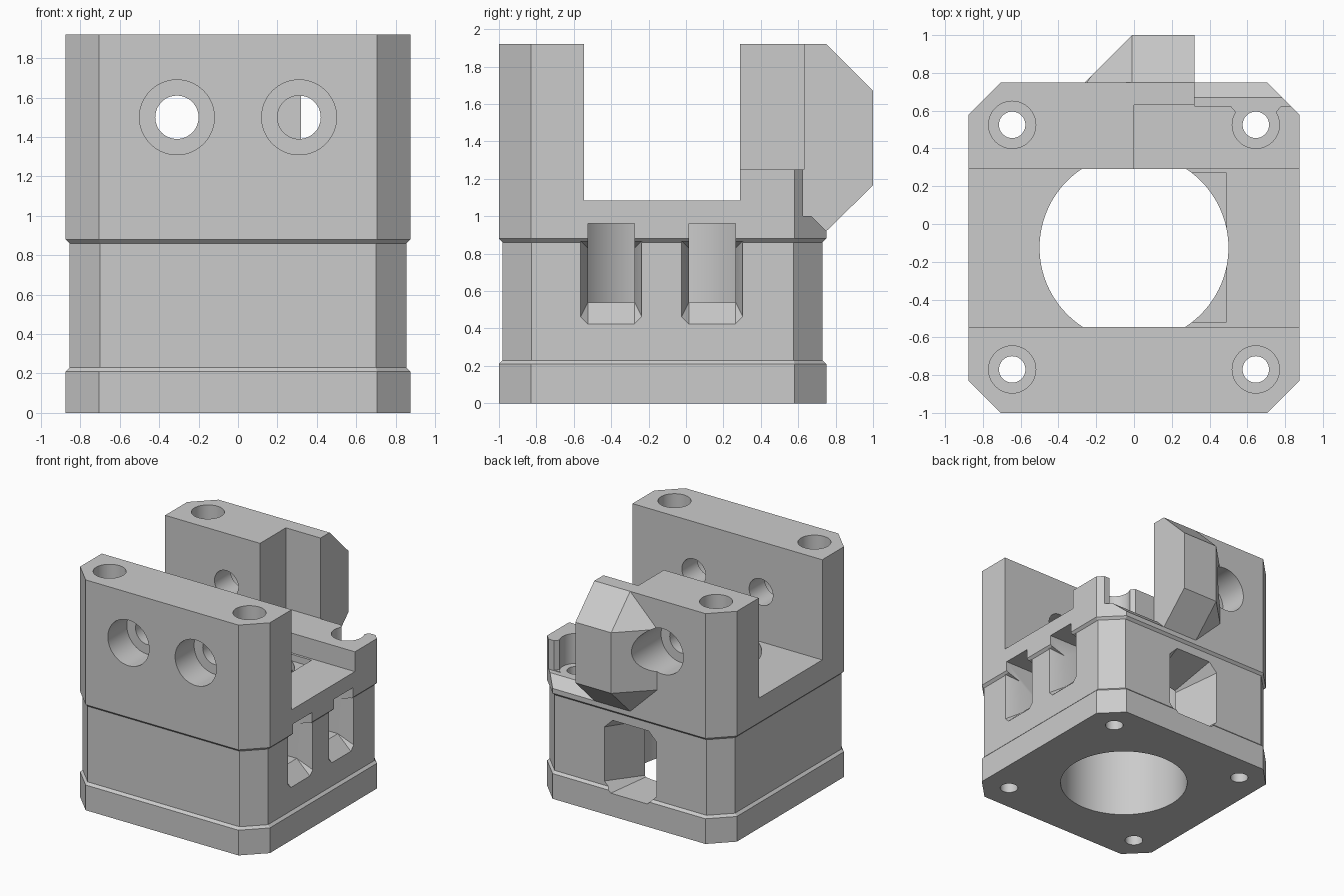
import bpy, bmesh, math
from mathutils import Matrix, Vector

if "Cube" in bpy.data.objects:
    bpy.data.objects.remove(bpy.data.objects["Cube"])

grey = bpy.data.materials.new("plain grey")
grey.use_nodes = True
colour = (0.6, 0.6, 0.6, 1)
grey.diffuse_color = colour
grey.node_tree.nodes["Principled BSDF"].inputs["Base Color"].default_value = colour


def finish(bm, name):
    bmesh.ops.recalc_face_normals(bm, faces=bm.faces)
    mesh = bpy.data.meshes.new(name)
    bm.to_mesh(mesh)
    bm.free()
    mesh.materials.append(grey)
    obj = bpy.data.objects.new(name, mesh)
    bpy.context.collection.objects.link(obj)
    return obj


def hull(name, points):
    bm = bmesh.new()
    for p in points:
        bm.verts.new(p)
    bmesh.ops.convex_hull(bm, input=bm.verts)
    bmesh.ops.dissolve_limit(bm, angle_limit=0.01, verts=bm.verts, edges=bm.edges)
    return finish(bm, name)


def box(name, xs, ys, zs):
    return hull(name, [(x, y, z) for x in xs for y in ys for z in zs])


def cylinder(name, radius, start, end, sides=64):
    start, end = Vector(start), Vector(end)
    axis = end - start
    turn = axis.to_track_quat('Z', 'Y').to_matrix().to_4x4()
    bm = bmesh.new()
    bmesh.ops.create_cone(bm, cap_ends=True, segments=sides, radius1=radius, radius2=radius,
                          depth=axis.length,
                          matrix=Matrix.Translation((start + end) / 2) @ turn)
    return finish(bm, name)


def prism_x(name, profile, x0, x1):
    bm = bmesh.new()
    face = bm.faces.new([bm.verts.new((x0, y, z)) for y, z in profile])
    out = bmesh.ops.extrude_face_region(bm, geom=[face])
    moved = [v for v in out["geom"] if isinstance(v, bmesh.types.BMVert)]
    bmesh.ops.translate(bm, vec=(x1 - x0, 0, 0), verts=moved)
    return finish(bm, name)


def combine(target, tool, operation='DIFFERENCE'):
    mod = target.modifiers.new(tool.name, 'BOOLEAN')
    mod.operation, mod.solver, mod.object = operation, 'EXACT', tool
    bpy.context.view_layer.objects.active = target
    bpy.ops.object.modifier_apply(modifier=mod.name)
    bpy.data.objects.remove(tool)


# Chamfered block with a slightly inset waist
MID_Y = -0.125


def ring(bm, half, chamfer, z):
    c = half - chamfer
    pts = [(half, -c), (half, c), (c, half), (-c, half),
           (-half, c), (-half, -c), (-c, -half), (c, -half)]
    return [bm.verts.new((x, y + MID_Y, z)) for x, y in pts]


bm = bmesh.new()
lip, waist = (0.875, 0.17), (0.855, 0.155)
levels = [(lip, 0), (lip, 0.21), (waist, 0.23), (waist, 0.86), (lip, 0.88), (lip, 1.92)]
rings = [ring(bm, *size, z) for size, z in levels]
for low, high in zip(rings, rings[1:]):
    for i in range(8):
        j = (i + 1) % 8
        bm.faces.new((low[i], low[j], high[j], high[i]))
bm.faces.new(rings[0])
bm.faces.new(rings[-1])
body = finish(bm, "mount_body")

# Faceted boss on the back
outline = [(0.5, 1.92), (-0.01, 1.92), (-0.26, 1.67), (-0.26, 1.165), (-0.01, 0.92), (0.5, 0.92)]
boss = [(x, y, z) for x, z in outline for y in (0.65, 0.75)]
boss += [(x, 1.0, z) for x in (-0.01, 0.5) for z in (1.165, 1.67)]
combine(body, hull("back_boss", boss), 'UNION')

# Central bore, cross channel and shallow floor recess
combine(body, cylinder("bore", 0.5, (0, MID_Y, -0.1), (0, MID_Y, 1.09), 96))
combine(body, box("channel", (-2, 2), (-0.545, 0.29), (1.085, 2.5)))
combine(body, box("floor_recess", (0.1, 0.49), (-0.52, 0.27), (1.03, 1.2)))

# Lowered back corner with its sloped ledge
combine(body, box("corner_step", (0, 2), (0.1, 0.63), (1.25, 2.5)))
ledge = [(0.625, 1.0), (0.67, 1.0), (0.8, 0.87), (1.2, 0.87), (1.2, 2.2), (0.625, 2.2)]
combine(body, prism_x("corner_ledge", ledge, 0.32, 1.2))

# Vertical bolt holes with head recesses
for x in (-0.645, 0.645):
    for y in (-0.77, 0.525):
        combine(body, cylinder("bolt_hole", 0.07, (x, y, -0.1), (x, y, 2.2), 48))
        combine(body, cylinder("bolt_recess", 0.125, (x, y, 1.0), (x, y, 2.2), 48))
notch = [(x, y, z) for x, y in ((0.49, 0.65), (0.55, 0.58), (0.74, 0.58), (0.8, 0.65))
         for z in (1.005, 1.4)]
combine(body, hull("recess_notch", notch))

# Horizontal screw holes with head recesses
for x, end in ((-0.31, 1.2), (0.31, 0)):
    combine(body, cylinder("screw_hole", 0.11, (x, -1.2, 1.5), (x, end, 1.5), 48))
    combine(body, cylinder("screw_recess", 0.19, (x, -1.2, 1.5), (x, -0.75, 1.5)))
combine(body, cylinder("back_screw_recess", 0.19, (-0.31, 0.5, 1.5), (-0.31, 1.2, 1.5)))

# Pair of flared side slots
for y in (-0.4, 0.14):
    flare = []
    for s in (-1, 1):
        flare += [(0.86, y + s * 0.165, 0.46), (0.86, y + s * 0.125, 0.42),
                  (0.86, y + s * 0.165, 0.87), (0.735, y + s * 0.125, 0.54),
                  (0.735, y + s * 0.125, 0.83)]
    combine(body, hull("slot_flare", flare))
    combine(body, box("side_slot", (0.2, 1.0), (y - 0.125, y + 0.125), (0.54, 0.96)))

# Funnel window at the back
window = []
for s in (-1, 1):
    window += [(s * x, 0.76, z) for x, z in ((0.17, 0.19), (0.25, 0.27), (0.25, 0.72), (0.17, 0.8))]
    window += [(s * 0.11, 0.3, z) for z in (0.19, 0.65)]
combine(body, hull("back_window", window))

bpy.ops.object.select_all(action='DESELECT')
body.select_set(True)
bpy.context.view_layer.objects.active = body
bpy.ops.object.shade_smooth_by_angle(angle=math.radians(25))
